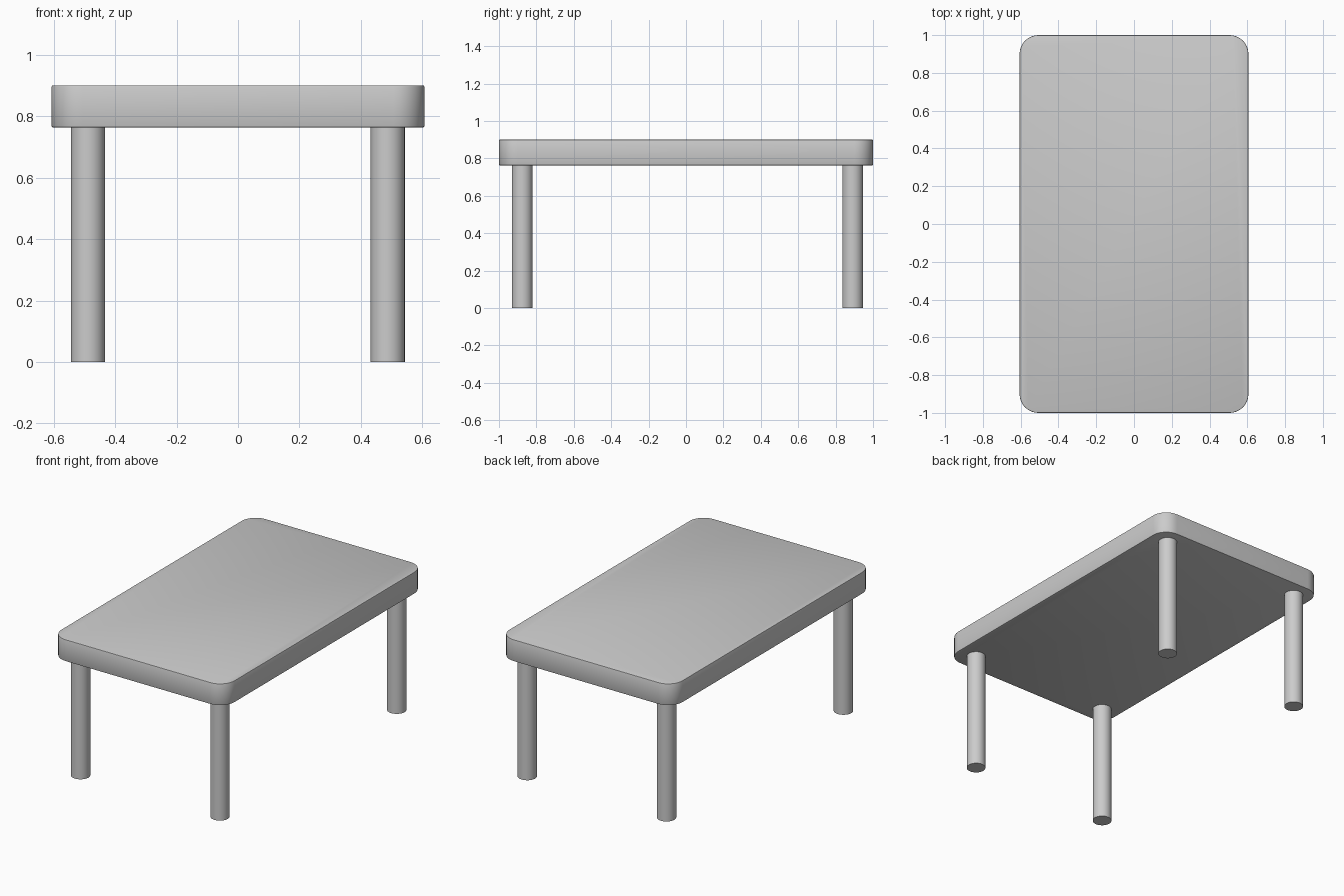
import bpy, bmesh
from math import sin, cos, pi, radians

if "Cube" in bpy.data.objects:
    bpy.data.objects.remove(bpy.data.objects["Cube"])

HX, HY, Z0, Z1, R = 0.606, 1.0, 0.763, 0.90, 0.10


def smooth(obj, angle=30):
    bpy.ops.object.select_all(action='DESELECT')
    obj.select_set(True)
    bpy.context.view_layer.objects.active = obj
    bpy.ops.object.shade_smooth_by_angle(angle=radians(angle))


# Tabletop: rounded rectangle, extruded, with a tiny softened rim
bm = bmesh.new()
outline = []
for i, (sx, sy) in enumerate([(1, 1), (-1, 1), (-1, -1), (1, -1)]):
    for k in range(9):
        a = (i + k / 8) * pi / 2
        outline.append(bm.verts.new((sx * (HX - R) + R * cos(a),
                                     sy * (HY - R) + R * sin(a), Z0)))
base = bm.faces.new(outline)
ext = bmesh.ops.extrude_face_region(bm, geom=[base])
for v in ext['geom']:
    if isinstance(v, bmesh.types.BMVert):
        v.co.z = Z1
bmesh.ops.recalc_face_normals(bm, faces=bm.faces[:])
rim = [e for e in bm.edges if abs(e.verts[0].co.z - e.verts[1].co.z) < 1e-5]
bmesh.ops.bevel(bm, geom=rim, offset=0.004, segments=2, profile=0.5, affect='EDGES')
mesh = bpy.data.meshes.new("tabletop")
bm.to_mesh(mesh)
bm.free()
top = bpy.data.objects.new("tabletop", mesh)
bpy.context.collection.objects.link(top)
smooth(top)

# Legs: plain cylinders, front and back pairs
for depth, y in (("front", -0.876), ("back", 0.891)):
    for side, x in (("left", -0.488), ("right", 0.487)):
        bpy.ops.mesh.primitive_cylinder_add(vertices=32, radius=0.0555, depth=Z0 + 0.005,
                                            location=(x, y, (Z0 + 0.005) / 2))
        leg = bpy.context.object
        leg.name = f"{depth}_{side}_leg"
        smooth(leg)
